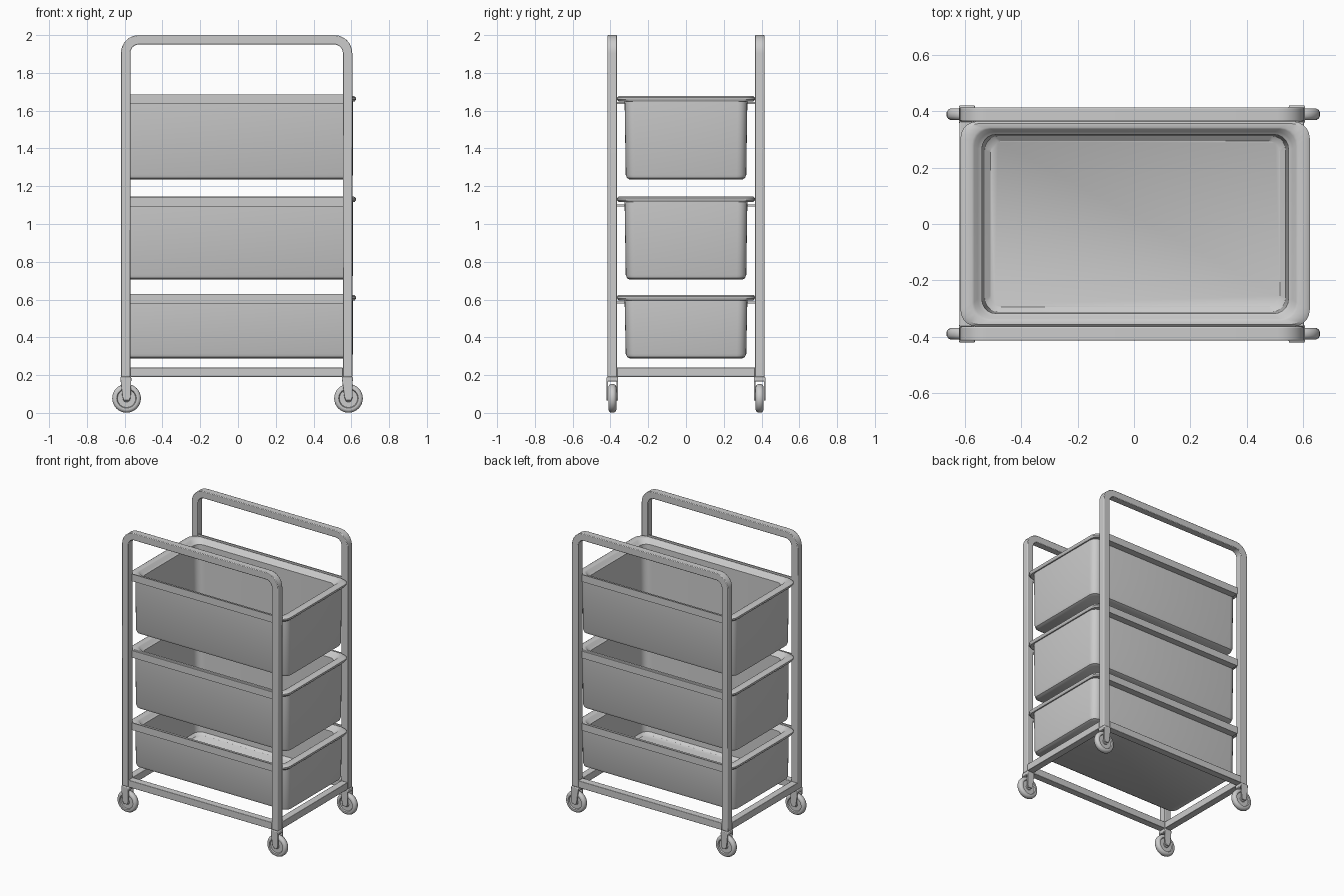
import bpy, bmesh, math
from mathutils import Matrix

if "Cube" in bpy.data.objects:
    bpy.data.objects.remove(bpy.data.objects["Cube"])

CX = -0.0075          # frame centre in x
HX, PY, T = 0.6125, 0.39, 0.05   # frame half width, tube centre y, tube size


def finish(name, bm, bevel=0.0, angle=35):
    bmesh.ops.recalc_face_normals(bm, faces=bm.faces)
    me = bpy.data.meshes.new(name)
    bm.to_mesh(me)
    bm.free()
    me.shade_smooth()
    me.set_sharp_from_angle(angle=math.radians(angle))
    ob = bpy.data.objects.new(name, me)
    bpy.context.collection.objects.link(ob)
    if bevel:
        m = ob.modifiers.new("edge", 'BEVEL')
        m.width, m.segments, m.limit_method = bevel, 2, 'ANGLE'
    return ob


def box(name, x0, x1, y0, y1, z0, z1, bevel=0.0):
    bm = bmesh.new()
    mat = Matrix.Translation(((x0+x1)/2, (y0+y1)/2, (z0+z1)/2)) @ \
        Matrix.Diagonal((abs(x1-x0), abs(y1-y0), abs(z1-z0), 1))
    bmesh.ops.create_cube(bm, size=1, matrix=mat)
    return finish(name, bm, bevel)


def prism(name, pts, y0, y1, bevel=0.0):
    # xz outline extruded along y
    bm = bmesh.new()
    a = [bm.verts.new((x, y0, z)) for x, z in pts]
    b = [bm.verts.new((x, y1, z)) for x, z in pts]
    n = len(pts)
    bm.faces.new(a)
    bm.faces.new(b)
    for i in range(n):
        bm.faces.new((a[i], a[(i+1) % n], b[(i+1) % n], b[i]))
    return finish(name, bm, bevel)


def bridge(bm, rings, closed):
    n = len(rings[0])
    pairs = list(zip(rings, rings[1:])) + ([(rings[-1], rings[0])] if closed else [])
    for a, b in pairs:
        for i in range(n):
            bm.faces.new((a[i], a[(i+1) % n], b[(i+1) % n], b[i]))


def hoop(name, y):
    # inverted U of square tube with rounded top corners
    r, seg = 0.095, 8
    ccx, ccz = HX - r, 2.0 - r
    path = [(-1, 0, 0.19)]
    for s, a0 in ((-1, math.pi), (1, math.pi/2)):
        for i in range(seg+1):
            path.append((s, a0 - i*math.pi/2/seg, None))
    path.append((1, 0, 0.19))
    bm = bmesh.new()
    rings = []
    for s, a, z in path:
        def pt(rad):
            if z is not None:
                return CX + s*(ccx + rad), z
            return CX + s*ccx + rad*math.cos(a), ccz + rad*math.sin(a)
        o, i = pt(r), pt(r - T)
        rings.append([bm.verts.new((p[0], y + d, p[1])) for p, d in
                      ((o, -T/2), (o, T/2), (i, T/2), (i, -T/2))])
    bridge(bm, rings, False)
    bm.faces.new(rings[0])
    bm.faces.new(rings[-1])
    return finish(name, bm, 0.004)


def bin_tub(name, z0, z1):
    # loft of rounded rectangles: inner floor, inner wall, rim, outer wall, base
    prof = [(0.515, 0.295, 0.04, z0+0.02), (0.535, 0.313, 0.05, z0+0.035),
            (0.545, 0.318, 0.05, z1-0.03), (0.560, 0.328, 0.06, z1-0.022),
            (0.572, 0.338, 0.06, z1-0.004), (0.580, 0.343, 0.06, z1),
            (0.610, 0.358, 0.06, z1), (0.621, 0.365, 0.06, z1-0.008),
            (0.621, 0.365, 0.06, z1-0.018), (0.614, 0.358, 0.06, z1-0.028),
            (0.606, 0.325, 0.05, z1-0.028), (0.605, 0.319, 0.05, z0+0.025),
            (0.599, 0.312, 0.045, z0+0.008), (0.583, 0.297, 0.035, z0)]
    bm = bmesh.new()
    rings = []
    for hx, hy, r, z in prof:
        ring = []
        for k, (sx, sy) in enumerate(((1, 1), (-1, 1), (-1, -1), (1, -1))):
            for i in range(6):
                a = (k + i/5)*math.pi/2
                ring.append(bm.verts.new((0.004 + sx*(hx-r) + r*math.cos(a),
                                          sy*(hy-r) + r*math.sin(a), z)))
        rings.append(ring)
    bridge(bm, rings, False)
    bm.faces.new(rings[0])
    bm.faces.new(rings[-1])
    return finish(name, bm)


def wheel(name, x, y):
    # tyre and recessed hub turned about the y axis
    half = [(0.0, 0.017), (0.018, 0.017), (0.02, 0.012), (0.048, 0.012),
            (0.052, 0.020), (0.062, 0.021), (0.071, 0.016), (0.076, 0.007)]
    prof = half + [(r, -w) for r, w in reversed(half)]
    bm = bmesh.new()
    vs = [bm.verts.new((x + r, y + w, 0.077)) for r, w in prof]
    es = [bm.edges.new(p) for p in zip(vs, vs[1:])]
    bmesh.ops.spin(bm, geom=vs+es, cent=(x, y, 0.077), axis=(0, 1, 0),
                   angle=2*math.pi, steps=32, use_merge=True)
    bmesh.ops.remove_doubles(bm, verts=bm.verts, dist=1e-5)
    return finish(name, bm)


xl, xr = CX - HX, CX + HX
for s, side in ((-1, "front"), (1, "back")):
    # hoop frame and lower rail
    hoop(side + "_hoop_frame", s*PY)
    box(side + "_lower_rail", xl+T, xr-T, s*PY-T/2, s*PY+T/2, 0.19, 0.24, 0.003)
    # angle runners that carry the bins
    for lvl, z in (("top", 1.635), ("middle", 1.093), ("bottom", 0.58)):
        box(f"{side}_{lvl}_runner_ledge", xl+T, xr-T, s*0.325, s*0.372, z, z+0.01)
        box(f"{side}_{lvl}_runner_wall", xl+T, xr-T, s*0.366, s*0.374, z, z+0.05)
    # casters
    for sx, end, wx, px in ((-1, "left", -0.59, -0.594), (1, "right", 0.585, 0.579)):
        tag = f"{side}_{end}_caster"
        wheel(tag + "_wheel", wx, s*PY)
        box(tag + "_crown", px-0.029, px+0.029, s*PY-0.031, s*PY+0.031, 0.165, 0.19, 0.005)
        arm = [(px-0.028, 0.175), (px+0.028, 0.175), (wx+0.022, 0.085),
               (wx+0.014, 0.066), (wx-0.014, 0.066), (wx-0.022, 0.085)]
        for d in (-1, 1):
            yc = s*PY + d*0.0265
            prism(f"{tag}_fork_{'inner' if d*s < 0 else 'outer'}", arm,
                  yc-0.0045, yc+0.0045, 0.002)

# end cross rails
for x, end in ((xl, "left"), (xr-T, "right")):
    box(end + "_cross_rail", x, x+T, -PY+T/2, PY-T/2, 0.19, 0.24, 0.003)

# bins
bin_tub("top_bin", 1.235, 1.677)
bin_tub("middle_bin", 0.705, 1.145)
bin_tub("bottom_bin", 0.288, 0.624)
